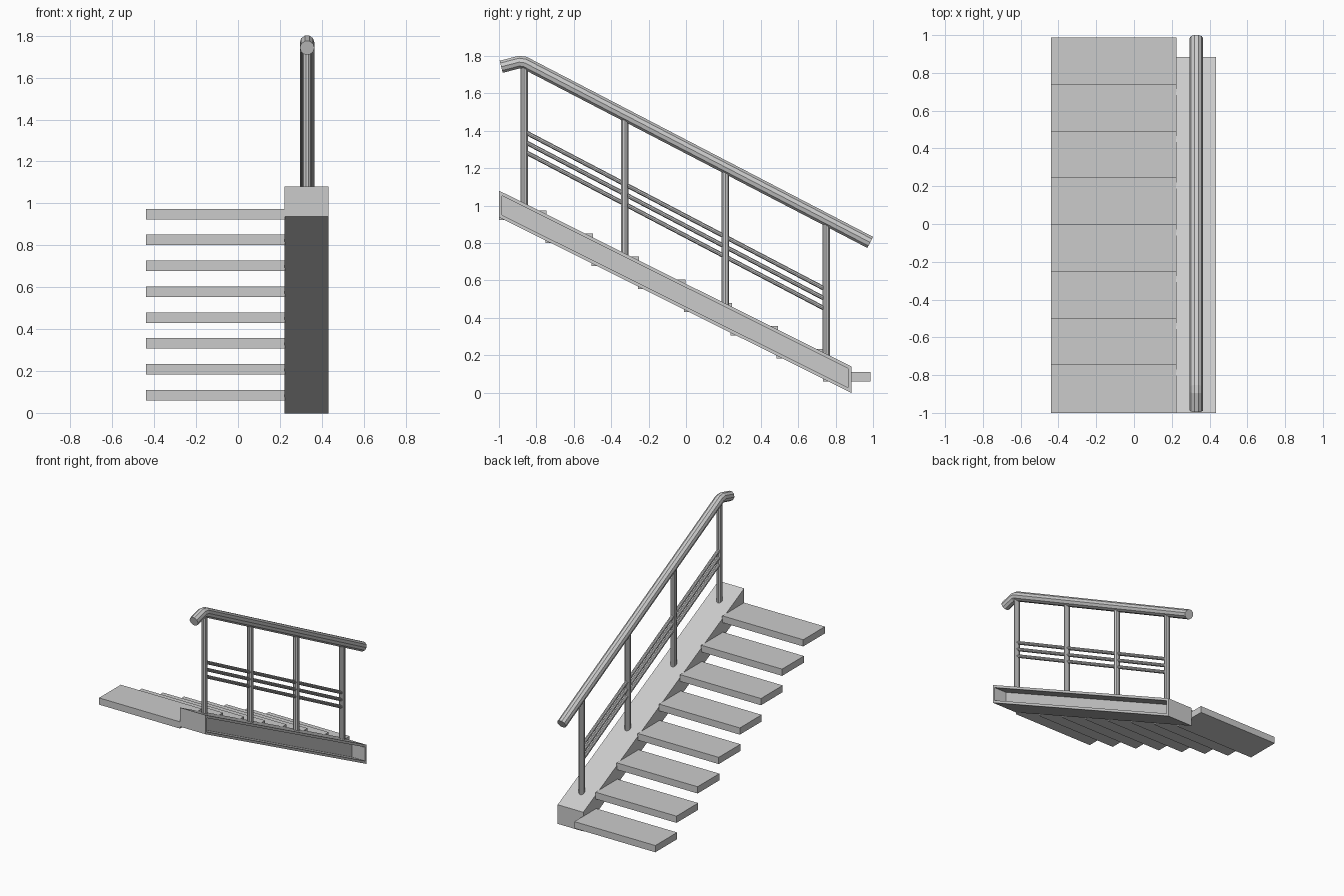
import bpy, bmesh, math
from mathutils import Vector

if "Cube" in bpy.data.objects:
    bpy.data.objects.remove(bpy.data.objects["Cube"])

RAIL_X = 0.33


def finish(bm, name):
    bmesh.ops.recalc_face_normals(bm, faces=bm.faces)
    me = bpy.data.meshes.new(name)
    bm.to_mesh(me)
    bm.free()
    ob = bpy.data.objects.new(name, me)
    bpy.context.collection.objects.link(ob)
    return ob


def bridge(bm, a, b):
    n = len(a)
    for i in range(n):
        bm.faces.new((a[i], a[(i + 1) % n], b[(i + 1) % n], b[i]))


def tube(name, path, radius, sides=10):
    """Capped tube along (y, z) points in the railing plane, mitred at bends."""
    bm = bmesh.new()
    pts = [Vector(p) for p in path]
    rings = []
    for i, p in enumerate(pts):
        d_in = (p - pts[max(i - 1, 0)]).normalized()
        d_out = (pts[min(i + 1, len(pts) - 1)] - p).normalized()
        t = (d_in + d_out).normalized()
        d = d_out if d_out.length else d_in
        stretch = 1 / t.dot(d)
        n = Vector((-t.y, t.x)) * stretch
        ring = []
        for k in range(sides):
            a = 2 * math.pi * k / sides
            q = p + n * radius * math.sin(a)
            ring.append(bm.verts.new((RAIL_X + radius * math.cos(a), q.x, q.y)))
        rings.append(ring)
    for a, b in zip(rings, rings[1:]):
        bridge(bm, a, b)
    bm.faces.new(rings[0])
    bm.faces.new(rings[-1])
    return finish(bm, name)


def stringer_top(y):
    return 1.08 - (y + 1) * 0.4987


# sloping stringer, hollowed from the outer side
def section(y0, y1, gap):
    return [(y0, stringer_top(y0) - gap), (y1, stringer_top(y1) - gap),
            (y1, stringer_top(y1) - 0.142 + gap), (y0, stringer_top(y0) - 0.142 + gap)]


outer, inner = section(-1, 0.885, 0), section(-0.983, 0.867, 0.02)
bm = bmesh.new()
loops = [[bm.verts.new((x, y, z)) for y, z in prof]
         for x, prof in ((0.223, outer), (0.433, outer), (0.433, inner), (0.33, inner))]
for a, b in zip(loops, loops[1:]):
    bridge(bm, a, b)
bm.faces.new(loops[0])
bm.faces.new(loops[-1])
finish(bm, "stringer")

# treads
for i in range(8):
    bm = bmesh.new()
    bmesh.ops.create_cube(bm, size=1)
    y = -0.8725 + i * 0.2475
    z = 0.949 - i * 0.1235
    for v in bm.verts:
        v.co = (-0.1075 + v.co.x * 0.665, y + v.co.y * 0.255, z + v.co.z * 0.05)
    finish(bm, f"tread_{i + 1}")

# handrail with a bent upper end
tube("handrail", [(-0.988, 1.742), (-0.892, 1.767), (-0.862, 1.763), (0.985, 0.803)], 0.035)

# posts
for i in range(4):
    y = -0.865 + i * 0.538
    tube(f"post_{i + 1}", [(y, stringer_top(y) - 0.01), (y, 1.763 - (y + 0.862) * 0.52)], 0.021)

# thin sloping bars between the end posts
for i in range(3):
    z = 1.385 - i * 0.053
    tube(f"infill_bar_{i + 1}", [(-0.86, z + 0.008), (0.745, z - 0.832)], 0.0125)
